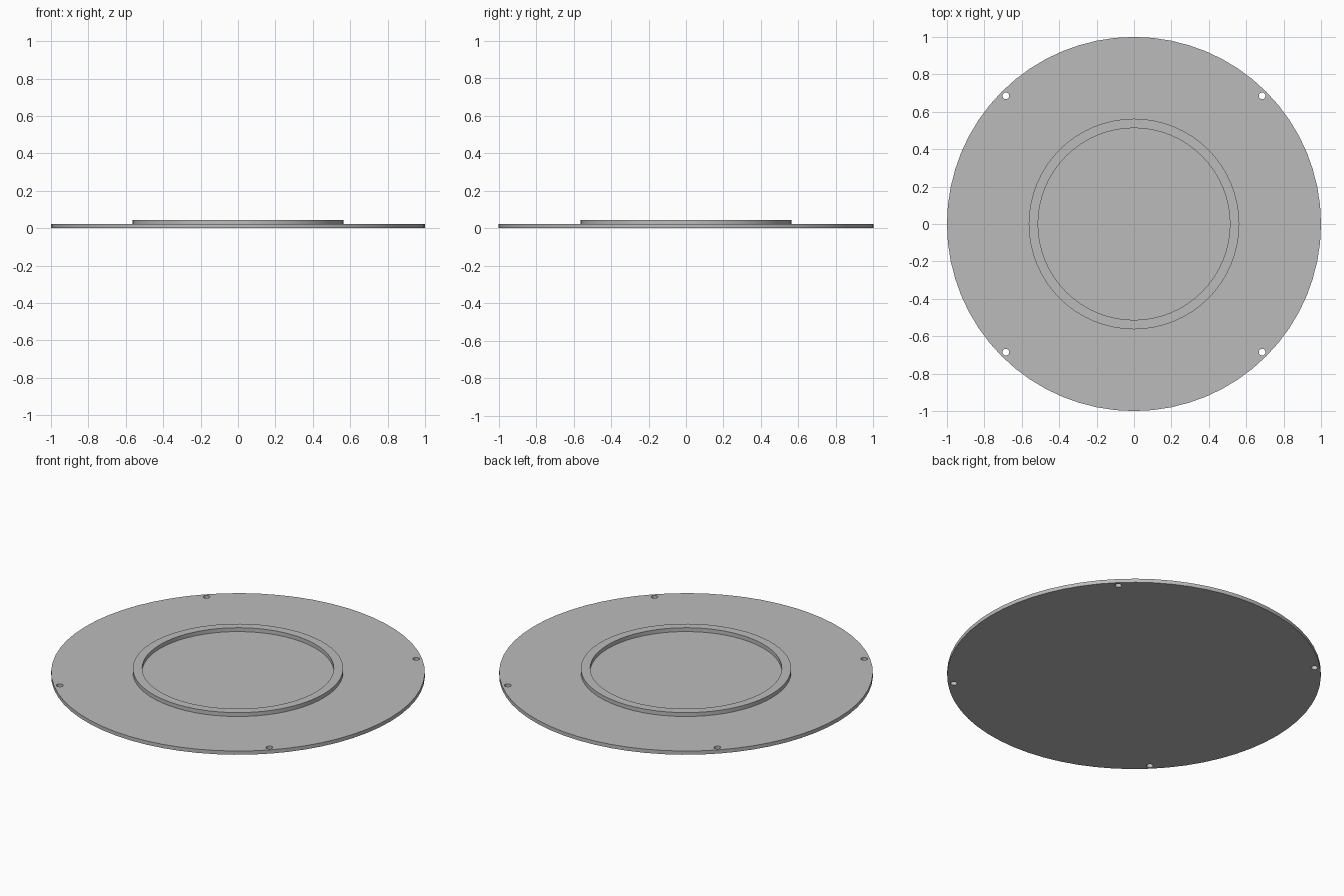
import bpy
import math

cube = bpy.data.objects.get("Cube")
if cube:
    bpy.data.objects.remove(cube, do_unlink=True)

grey = bpy.data.materials.new("plain grey")
grey.use_nodes = True
colour = (0.5, 0.5, 0.5, 1)
grey.diffuse_color = colour
grey.node_tree.nodes["Principled BSDF"].inputs["Base Color"].default_value = colour

DISC_TOP = 0.022
RING_TOP = 0.045


def cylinder(name, radius, bottom, top, x=0, y=0, sides=64):
    bpy.ops.mesh.primitive_cylinder_add(
        vertices=sides, radius=radius, depth=top - bottom,
        location=(x, y, (bottom + top) / 2))
    obj = bpy.context.object
    obj.name = name
    obj.data.materials.append(grey)
    return obj


def cut(target, cutter):
    mod = target.modifiers.new("cut", "BOOLEAN")
    mod.operation = "DIFFERENCE"
    mod.solver = "EXACT"
    mod.object = cutter
    bpy.context.view_layer.objects.active = target
    bpy.ops.object.modifier_apply(modifier=mod.name)
    bpy.data.objects.remove(cutter, do_unlink=True)


def smooth(obj):
    bpy.ops.object.select_all(action="DESELECT")
    obj.select_set(True)
    bpy.context.view_layer.objects.active = obj
    bpy.ops.object.shade_smooth_by_angle(angle=math.radians(30))


# Flat base disc with four screw holes near the rim
disc = cylinder("base_disc", 1, 0, DISC_TOP)
for sx in (-1, 1):
    for sy in (-1, 1):
        cut(disc, cylinder("hole_cutter", 0.018, -0.1, 0.1,
                           sx * 0.685, sy * 0.685, 24))
smooth(disc)

# Raised collar standing on the disc
collar = cylinder("raised_collar", 0.563, DISC_TOP, RING_TOP)
cut(collar, cylinder("bore_cutter", 0.513, -0.1, 0.1))
smooth(collar)
